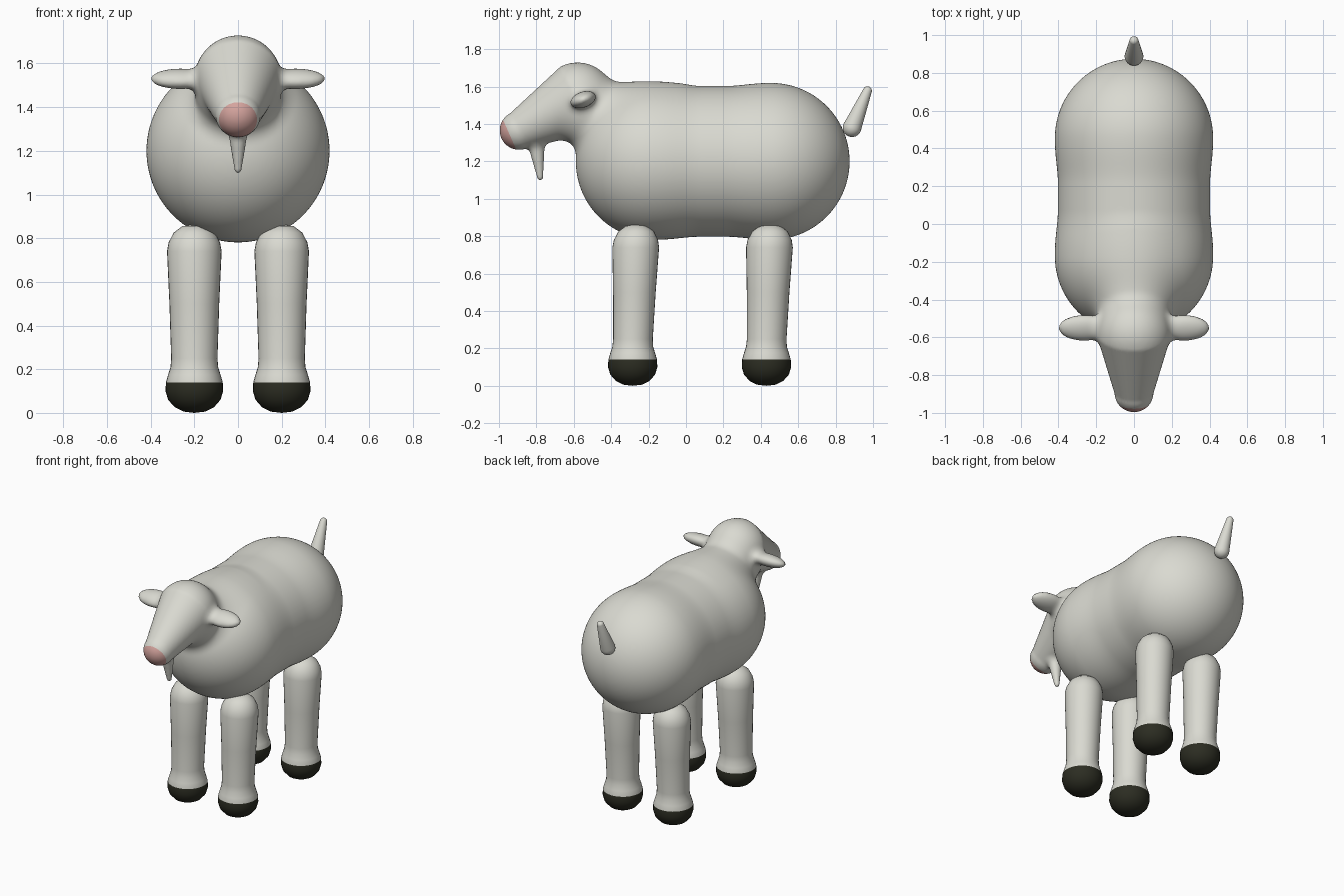
import bpy, bmesh, math
from mathutils import Vector, Matrix

if "Cube" in bpy.data.objects:
    bpy.data.objects.remove(bpy.data.objects["Cube"])


def material(name, rgb):
    m = bpy.data.materials.new(name)
    m.diffuse_color = (*rgb, 1)
    m.use_nodes = True
    m.node_tree.nodes["Principled BSDF"].inputs["Base Color"].default_value = m.diffuse_color
    return m


WOOL = material("off white coat", (0.70, 0.70, 0.64))
PINK = material("pink nose", (0.66, 0.37, 0.34))
DARK = material("dark hoof", (0.025, 0.026, 0.016))


def finish(name, bm, mats, rule=None):
    bmesh.ops.recalc_face_normals(bm, faces=bm.faces)
    for f in bm.faces:
        f.smooth = True
        f.material_index = 1 if rule and rule(f.calc_center_median()) else 0
    me = bpy.data.meshes.new(name)
    bm.to_mesh(me)
    bm.free()
    for m in mats:
        me.materials.append(m)
    ob = bpy.data.objects.new(name, me)
    bpy.context.collection.objects.link(ob)
    return ob


# ---- soft blended body: tapered capsules (start, end, start radius, end radius, blend)
CAPSULES = [
    ((0, -0.17, 1.2), (0, 0.45, 1.2), 0.403, 0.403, 0.06),
    ((0, -0.17, 1.2), (0, -0.16, 1.2), 0.405, 0.405, 0.06),      # chest
    ((0, 0.45, 1.2), (0, 0.46, 1.2), 0.405, 0.405, 0.06),        # rump
    ((0, -0.50, 1.45), (0, -0.10, 1.34), 0.19, 0.26, 0.06),      # neck
    ((0, -0.58, 1.53), (0, -0.893, 1.365), 0.198, 0.103, 0.05),  # head, muzzle
    ((0, -0.80, 1.29), (0, -0.78, 1.115), 0.045, 0.016, 0.035),  # beard
]
PRE = []
for a, b, ra, rb, k in CAPSULES:
    d = [b[i] - a[i] for i in range(3)]
    PRE.append((a[1], a[2], d[1], d[2], d[1] ** 2 + d[2] ** 2, ra, rb - ra, k))
EAR_C, EAR_R, TILT = (0.265, -0.55, 1.53), (0.132, 0.07, 0.042), math.radians(20)
CT, ST = math.cos(TILT), math.sin(TILT)


def field(x, y, z):
    res = 9.0
    for ay, az, dy, dz, dd, ra, dr, k in PRE:
        py, pz = y - ay, z - az
        t = min(1, max(0, (py * dy + pz * dz) / dd))
        py -= t * dy
        pz -= t * dz
        d = math.sqrt(x * x + py * py + pz * pz) - ra - t * dr
        h = max(0, k - abs(d - res)) / k
        res = min(d, res) - h * h * k / 4
    # ears, mirrored through abs(x)
    px, py, pz = abs(x) - EAR_C[0], y - EAR_C[1], z - EAR_C[2]
    qy, qz = py * CT + pz * ST, pz * CT - py * ST
    u, v, w = px / EAR_R[0], qy / EAR_R[1], qz / EAR_R[2]
    k0 = math.sqrt(u * u + v * v + w * w)
    k1 = math.sqrt((u / EAR_R[0]) ** 2 + (v / EAR_R[1]) ** 2 + (w / EAR_R[2]) ** 2)
    d = k0 * (k0 - 1) / max(k1, 1e-6)
    h = max(0, 0.05 - abs(d - res)) / 0.05
    return min(d, res) - h * h * 0.05 / 4


# rough union of balls, fused by remeshing
bm = bmesh.new()
for a, b, ra, rb, k in CAPSULES:
    for i in range(13):
        t = i / 12
        p = Vector(a).lerp(Vector(b), t)
        bmesh.ops.create_uvsphere(bm, u_segments=24, v_segments=16,
                                  radius=ra + (rb - ra) * t + 0.004,
                                  matrix=Matrix.Translation(p))
for s in (1, -1):
    mat = (Matrix.Translation((s * EAR_C[0], EAR_C[1], EAR_C[2]))
           @ Matrix.Rotation(TILT, 4, 'X') @ Matrix.Diagonal((*EAR_R, 1)))
    bmesh.ops.create_uvsphere(bm, u_segments=24, v_segments=16, radius=1, matrix=mat)
rough = finish("rough_body", bm, [])
mod = rough.modifiers.new("fuse", 'REMESH')
mod.mode = 'VOXEL'
mod.voxel_size = 0.015
fused = bpy.data.meshes.new_from_object(
    rough.evaluated_get(bpy.context.evaluated_depsgraph_get()))
bpy.data.objects.remove(rough)

# pull the fused mesh onto the blended surface
bm = bmesh.new()
bm.from_mesh(fused)
bpy.data.meshes.remove(fused)
E = 0.001
for step in range(4):
    if step < 3:
        bmesh.ops.smooth_vert(bm, verts=bm.verts, factor=0.5,
                              use_axis_x=True, use_axis_y=True, use_axis_z=True)
    for v in bm.verts:
        x, y, z = v.co
        f = field(x, y, z)
        g = Vector((field(x + E, y, z) - f, field(x, y + E, z) - f,
                    field(x, y, z + E) - f)) / E
        move = g * (-f / max(g.length_squared, 0.2))
        if move.length > 0.02:
            move *= 0.02 / move.length
        v.co += move

# nose patch cut by a slanted plane
P0, N = Vector((0, -0.975, 1.415)), Vector((0, 1, 0.444)).normalized()
near = [f for f in bm.faces if f.calc_center_median().y < -0.86]
geom = near + list({e for f in near for e in f.edges}) + list({v for f in near for v in f.verts})
bmesh.ops.bisect_plane(bm, geom=geom, plane_co=P0, plane_no=N)
finish("body_and_head", bm, [WOOL, PINK],
       lambda c: c.y < -0.86 and (c - P0).dot(N) < 0)


def lathe(profile, segs=32):
    bm = bmesh.new()
    vs = [bm.verts.new((r, 0, z)) for r, z in profile]
    es = [bm.edges.new(p) for p in zip(vs, vs[1:])]
    bmesh.ops.spin(bm, geom=vs + es, cent=(0, 0, 0), axis=(0, 0, 1),
                   angle=2 * math.pi, steps=segs)
    bmesh.ops.remove_doubles(bm, verts=bm.verts, dist=1e-4)
    return bm


# ---- legs with dark hooves, leaning slightly backwards at the top
LEG = [(0, 0), (0.05, 0.006), (0.09, 0.026), (0.12, 0.06), (0.132, 0.10), (0.13, 0.14),
       (0.12, 0.175), (0.109, 0.21), (0.106, 0.25), (0.114, 0.5), (0.125, 0.74),
       (0.118, 0.78), (0.095, 0.825), (0.055, 0.855), (0, 0.863)]
for place, y in (("front", -0.285), ("back", 0.43)):
    for side, x in (("left", 0.2), ("right", -0.2)):
        bm = lathe(LEG)
        for v in bm.verts:
            v.co += Vector((x, y + 0.03 * max(0, v.co.z - 0.2), 0))
        finish(f"{place}_{side}_leg", bm, [WOOL, DARK], lambda c: c.z < 0.14)

# ---- tail: tapered rounded cone between two points
A, B, RA, RB = Vector((0, 0.888, 1.38)), Vector((0, 0.97, 1.577)), 0.05, 0.024
L = (B - A).length
prof = [(RA * math.cos(a), RA * math.sin(a)) for a in
        [math.radians(-90 + 15 * i) for i in range(8)]]
prof += [(RB * math.cos(a), L + RB * math.sin(a)) for a in
         [math.radians(15 + 15 * i) for i in range(6)]]
bm = lathe(prof, 24)
bm.transform(Matrix.Translation(A) @ (B - A).to_track_quat('Z', 'Y').to_matrix().to_4x4())
finish("tail", bm, [WOOL])
